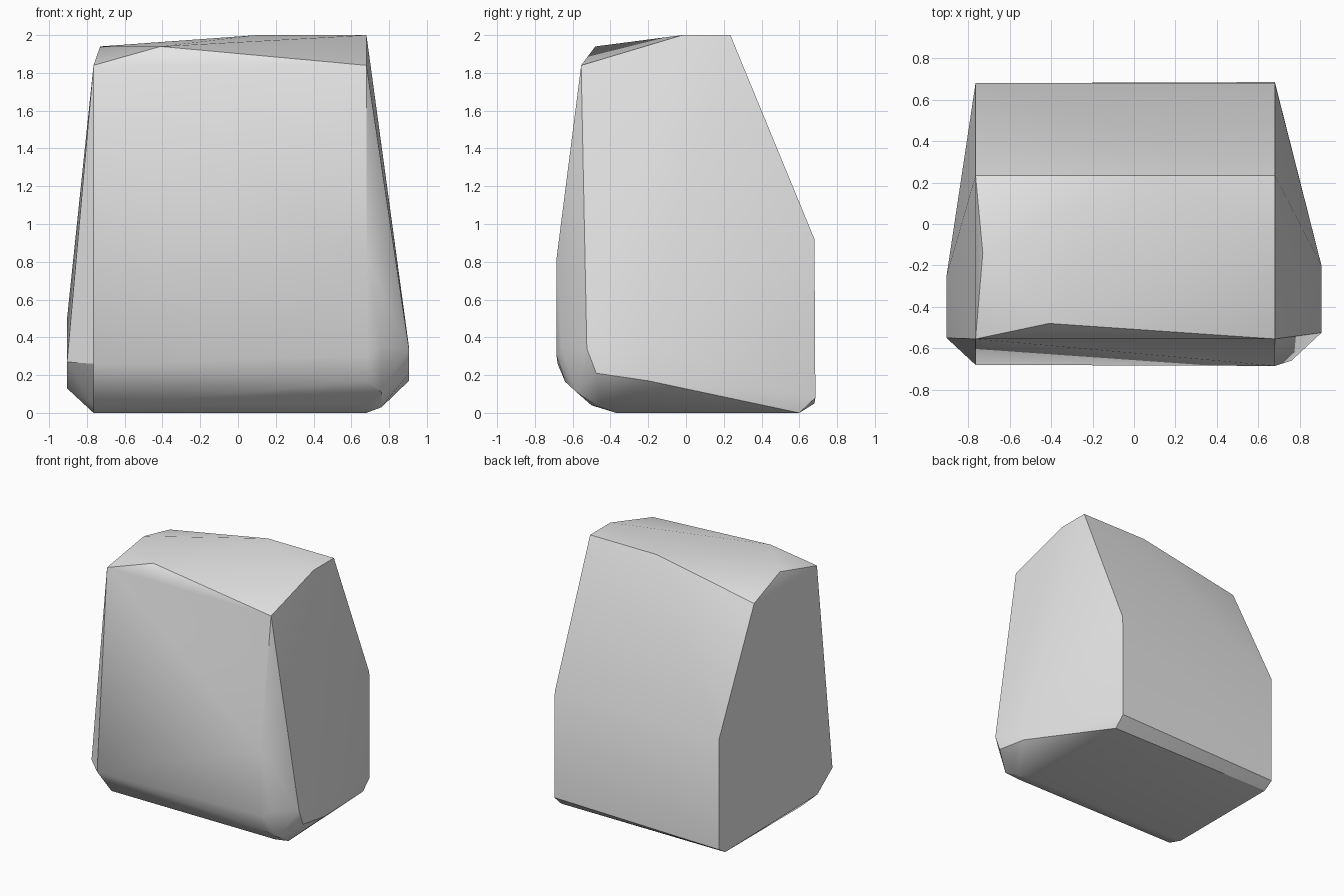
import bpy
import bmesh
import math

# Remove the default cube
default_cube = bpy.data.objects.get("Cube")
if default_cube:
    bpy.data.objects.remove(default_cube, do_unlink=True)


def make_material(name, color):
    material = bpy.data.materials.new(name)
    material.use_nodes = True
    material.diffuse_color = color
    for node in material.node_tree.nodes:
        if node.type == "BSDF_PRINCIPLED":
            node.inputs["Base Color"].default_value = color
    return material


def make_hull(name, sections, material):
    """Wrap a convex skin round cross-sections given as x -> [(y, z), ...]."""
    bm = bmesh.new()
    for x, outline in sections.items():
        for y, z in outline:
            bm.verts.new((x, y, z))
    hull = bmesh.ops.convex_hull(bm, input=bm.verts[:], use_existing_faces=False)
    unused = [v for v in bm.verts if not v.link_faces]
    bmesh.ops.delete(bm, geom=unused, context="VERTS")
    # Merge triangles that lie in one plane
    bmesh.ops.dissolve_limit(bm, angle_limit=math.radians(0.5),
                             verts=bm.verts[:], edges=bm.edges[:])
    bmesh.ops.recalc_face_normals(bm, faces=bm.faces[:])
    mesh = bpy.data.meshes.new(name)
    bm.to_mesh(mesh)
    bm.free()
    mesh.materials.append(material)
    rock = bpy.data.objects.new(name, mesh)
    bpy.context.collection.objects.link(rock)
    return rock


# Cross-sections of the boulder, from its -x flank to its +x flank
boulder_sections = {
    -0.905: [(-0.55, 0.27), (-0.25, 0.5), (-0.36, 0.13)],
    -0.765: [(-0.555, 1.84), (0.235, 1.84), (0.68, 0.92), (0.68, 0.05),
             (0.6, 0), (-0.37, 0), (-0.5, 0.04), (-0.68, 0.26)],
    -0.73: [(-0.14, 1.94)],
    -0.41: [(-0.48, 1.94)],
    0.1: [(0.235, 2)],
    0.68: [(-0.555, 1.84), (-0.02, 2), (0.235, 2), (0.68, 0.92),
           (0.685, 0.08), (0.6, 0), (-0.37, 0), (-0.5, 0.04),
           (-0.64, 0.165), (-0.685, 0.3), (-0.685, 0.82)],
    0.76: [(-0.66, 0.35), (-0.58, 0.11), (-0.45, 0.03)],
    0.905: [(-0.525, 0.34), (-0.475, 0.21), (-0.2, 0.17), (-0.2, 0.35)],
}

stone_grey = make_material("stone grey", (0.8, 0.8, 0.8, 1))
boulder = make_hull("boulder", boulder_sections, stone_grey)

# Soft shading over shallow bends, crisp main edges
for other in bpy.context.selected_objects:
    other.select_set(False)
boulder.select_set(True)
bpy.context.view_layer.objects.active = boulder
bpy.ops.object.shade_smooth_by_angle(angle=math.radians(30))
